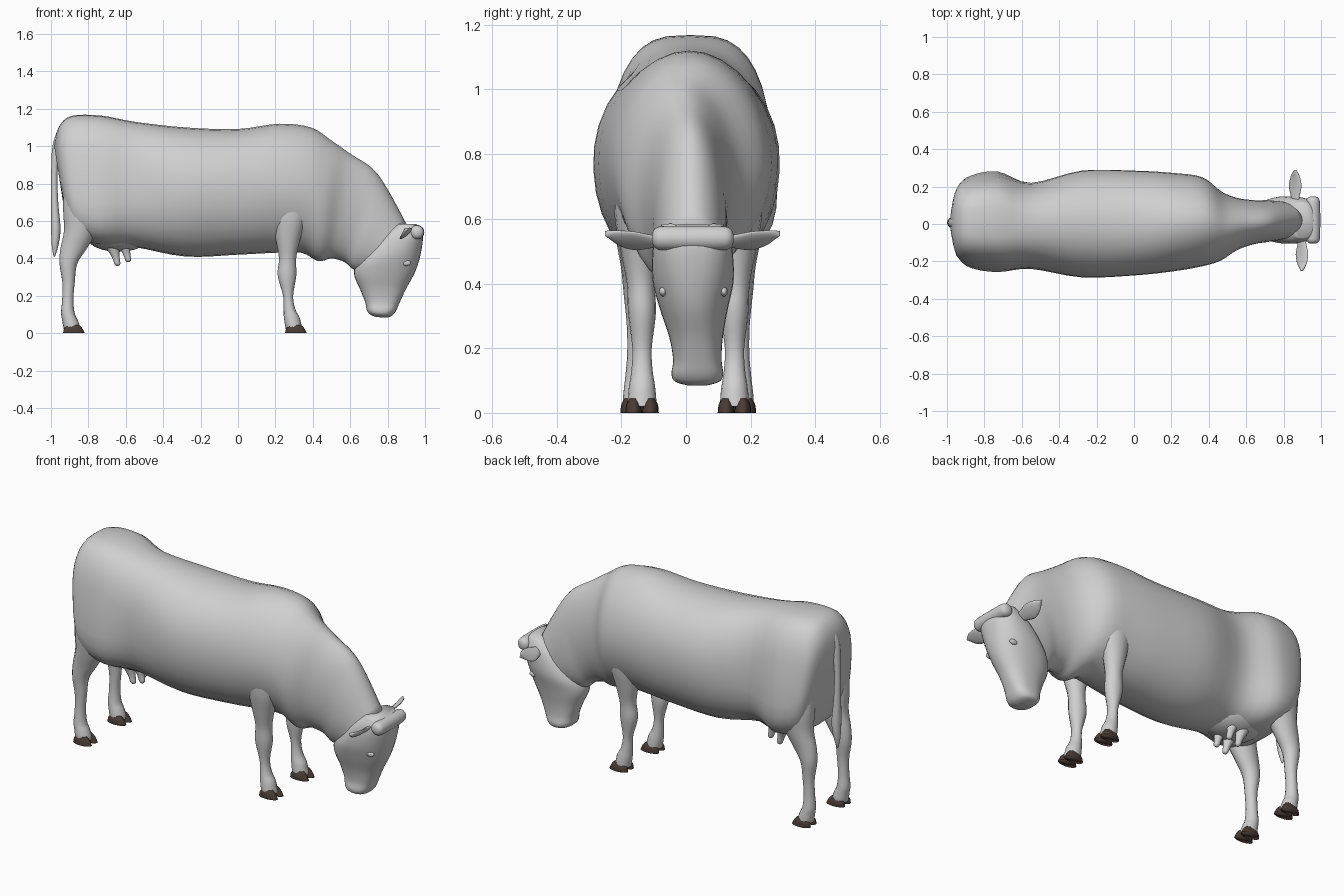
import bpy
import bmesh
import math
from mathutils import Vector

cube = bpy.data.objects.get("Cube")
if cube:
    bpy.data.objects.remove(cube, do_unlink=True)


def make_material(name, colour):
    material = bpy.data.materials.new(name)
    material.use_nodes = True
    material.diffuse_color = (*colour, 1)
    shader = material.node_tree.nodes["Principled BSDF"]
    shader.inputs["Base Color"].default_value = (*colour, 1)
    shader.inputs["Roughness"].default_value = 0.8
    return material


HIDE = make_material("pale grey hide", (0.63, 0.63, 0.63))
HORN = make_material("dark brown hoof", (0.07, 0.045, 0.035))


def finish(name, bm, material):
    """Turn a bmesh into a smooth, single-colour object."""
    bmesh.ops.recalc_face_normals(bm, faces=bm.faces)
    mesh = bpy.data.meshes.new(name)
    bm.to_mesh(mesh)
    bm.free()
    mesh.materials.append(material)
    for polygon in mesh.polygons:
        polygon.use_smooth = True
    obj = bpy.data.objects.new(name, mesh)
    bpy.context.collection.objects.link(obj)
    return obj


def spline(before, start, end, after, t):
    """Catmull-Rom blend of four rows of numbers."""
    return [b + 0.5 * t * (c - a + t * (2 * a - 5 * b + 4 * c - d + t * (3 * (b - c) + d - a)))
            for a, b, c, d in zip(before, start, end, after)]


def power(value, exponent):
    return math.copysign(abs(value) ** exponent, value)


def loft(name, rings, material=HIDE, sides=24, steps=4):
    """Skin rings of (centre, first half axis, second half axis, squareness, taper)."""
    rows = [(*centre, *u, *v, *shape) for centre, u, v, *shape in rings]
    dense = []
    for i in range(len(rows) - 1):
        before, after = rows[max(i - 1, 0)], rows[min(i + 2, len(rows) - 1)]
        dense += [spline(before, rows[i], rows[i + 1], after, s / steps) for s in range(steps)]
    dense.append(rows[-1])

    bm = bmesh.new()
    loops = []
    for row in dense:
        centre, u, v = Vector(row[:3]), Vector(row[3:6]), Vector(row[6:9])
        square, taper = row[9:]
        loop = []
        for k in range(sides):
            angle = math.tau * k / sides
            a = power(math.cos(angle), 2 / square)
            b = power(math.sin(angle), 2 / square) * (1 - taper * a)
            loop.append(bm.verts.new(centre + u * a + v * b))
        loops.append(loop)
    for lower, upper in zip(loops, loops[1:]):
        for k in range(sides):
            n = (k + 1) % sides
            bm.faces.new((lower[k], lower[n], upper[n], upper[k]))
    bm.faces.new(loops[0])
    bm.faces.new(loops[-1])
    return finish(name, bm, material)


def profile_loft(name, profile):
    """Loft between upper and lower outline points in the side plane."""
    rings = []
    for top_x, top_z, low_x, low_z, width, y, square, taper in profile:
        top, low = Vector((top_x, y, top_z)), Vector((low_x, y, low_z))
        rings.append(((top + low) / 2, (top - low) / 2, (0, width, 0), square, taper))
    return loft(name, rings, sides=32)


def limb(name, profile, y, side, material=HIDE):
    """Upright tube with rows of x, z, half length, half width, outward shift."""
    rings = [((x, side * (y + shift) + .007, z), (rx, 0, 0), (0, ry, 0), 2, 0)
             for x, z, rx, ry, shift in profile]
    return loft(name, rings, material, sides=16)


def ball(name, location, size):
    bm = bmesh.new()
    bmesh.ops.create_uvsphere(bm, u_segments=20, v_segments=12, radius=1)
    for vert in bm.verts:
        vert.co = Vector(location) + Vector([c * s for c, s in zip(vert.co, size)])
    return finish(name, bm, HIDE)


# Trunk and lowered neck: rump to throat
profile_loft("body_and_neck", [
    (-.982, 1.0, -.945, .76, .1, .01, 2, 0),
    (-.96, 1.1, -.922, .64, .19, .012, 2.6, .1),
    (-.89, 1.162, -.87, .52, .235, .012, 3.1, .16),
    (-.73, 1.163, -.73, .47, .258, .012, 3.1, .16),
    (-.55, 1.13, -.55, .46, .23, -.01, 2.4, .06),
    (-.28, 1.1, -.28, .41, .285, 0, 2.1, -.04),
    (0, 1.092, 0, .42, .28, .005, 2.1, -.04),
    (.22, 1.12, .2, .43, .263, .01, 1.95, 0),
    (.39, 1.1, .34, .43, .238, .012, 1.9, .03),
    (.5, 1.03, .43, .385, .185, -.01, 1.9, .05),
    (.6, .96, .5, .4, .14, 0, 2, .1),
    (.72, .88, .57, .38, .117, .01, 2, .1),
    (.8, .77, .62, .34, .112, .015, 2, .05),
    (.9, .585, .7, .33, .1, .02, 2, 0),
])

# Head: poll to muzzle
profile_loft("head", [
    (.955, .583, .85, .585, .095, .02, 2.6, 0),
    (.988, .53, .76, .52, .12, .02, 2.6, 0),
    (.978, .43, .65, .4, .126, .022, 2.3, 0),
    (.948, .33, .62, .32, .106, .024, 2.2, 0),
    (.9, .24, .655, .23, .083, .031, 2.3, 0),
    (.865, .165, .68, .165, .075, .035, 2.5, 0),
    (.845, .12, .69, .12, .08, .035, 2.5, 0),
    (.825, .095, .71, .098, .068, .035, 2.4, 0),
    (.8, .084, .74, .086, .03, .035, 2, 0),
])

# Rounded poll bar across the brow
loft("poll", [((.957, y, .54), (r, 0, 0), (0, 0, r), 2, 0)
              for y, r in ((-.105, .012), (-.095, .03), (-.06, .038),
                           (.1, .038), (.137, .03), (.147, .012))])

# Ears and eyes
for side, label in ((1, "left"), (-1, "right")):
    ear = []
    for out, half, rise in ((.09, .018, 0), (.13, .026, 0), (.18, .037, .002),
                            (.225, .03, .01), (.255, .015, .02), (.27, .003, .025)):
        centre = (.88 - side * .018, .02 + side * out, .53 + rise)
        ear.append((centre, (half * .9, 0, half * .75), (-.006, 0, .008), 2, 0))
    loft(label + "_ear", ear, sides=16)
    ball(label + "_eye", (.9, .023 + side * .094, .375), (.025, .012, .015))

# Leg profiles, from inside the trunk down to the pastern
FRONT_LEG = [
    (.26, .78, .13, .07, .015), (.272, .62, .094, .066, .02),
    (.267, .5, .065, .054, .012), (.265, .4, .046, .043, .004),
    (.262, .31, .05, .043, 0), (.268, .2, .027, .03, 0),
    (.275, .13, .031, .033, 0), (.287, .085, .042, .04, 0),
    (.295, .045, .044, .044, 0), (.3, .02, .044, .044, 0),
]
HIND_LEG = [
    (-.79, .84, .14, .07, 0), (-.81, .67, .125, .08, .002),
    (-.84, .55, .09, .066, .002), (-.88, .45, .07, .05, 0),
    (-.907, .37, .047, .042, 0), (-.906, .27, .033, .032, 0),
    (-.91, .18, .03, .031, 0), (-.91, .11, .036, .037, 0),
    (-.9, .075, .041, .041, 0), (-.892, .045, .044, .044, 0),
    (-.887, .02, .044, .044, 0),
]

# Legs with low cloven hooves
for side, label in ((1, "left"), (-1, "right")):
    for place, profile, y in (("front", FRONT_LEG, .143), ("hind", HIND_LEG, .158)):
        limb(f"{label}_{place}_leg", profile, y, side)
        x = profile[-1][0]
        for half, claw in ((-1, "inner"), (1, "outer")):
            shape = [(x + .008, .045, .03, .013, 0), (x + .006, .025, .049, .023, 0),
                     (x + .01, 0, .058, .026, 0)]
            limb(f"{label}_{place}_{claw}_hoof", shape, y + half * .026, side, HORN)

# Udder and four teats
ball("udder", (-.64, .005, .53), (.18, .14, .095))
for side, label in ((1, "left"), (-1, "right")):
    for place, x, tip in (("rear", -.655, .36), ("fore", -.597, .38)):
        limb(f"{label}_{place}_teat", [
            (x - .02, tip + .11, .04, .036, 0), (x, tip + .05, .021, .02, 0),
            (x + .01, tip + .012, .016, .016, 0), (x + .01, tip, .006, .006, 0),
        ], .05, side)

# Tail with a fuller switch
limb("tail", [
    (-.94, 1.1, .02, .024, 0), (-.97, 1.0, .022, .026, 0),
    (-.982, .85, .017, .02, 0), (-.98, .7, .019, .022, 0),
    (-.974, .56, .025, .028, 0), (-.978, .47, .018, .02, 0),
    (-.982, .41, .004, .004, 0),
], 0, 1)
